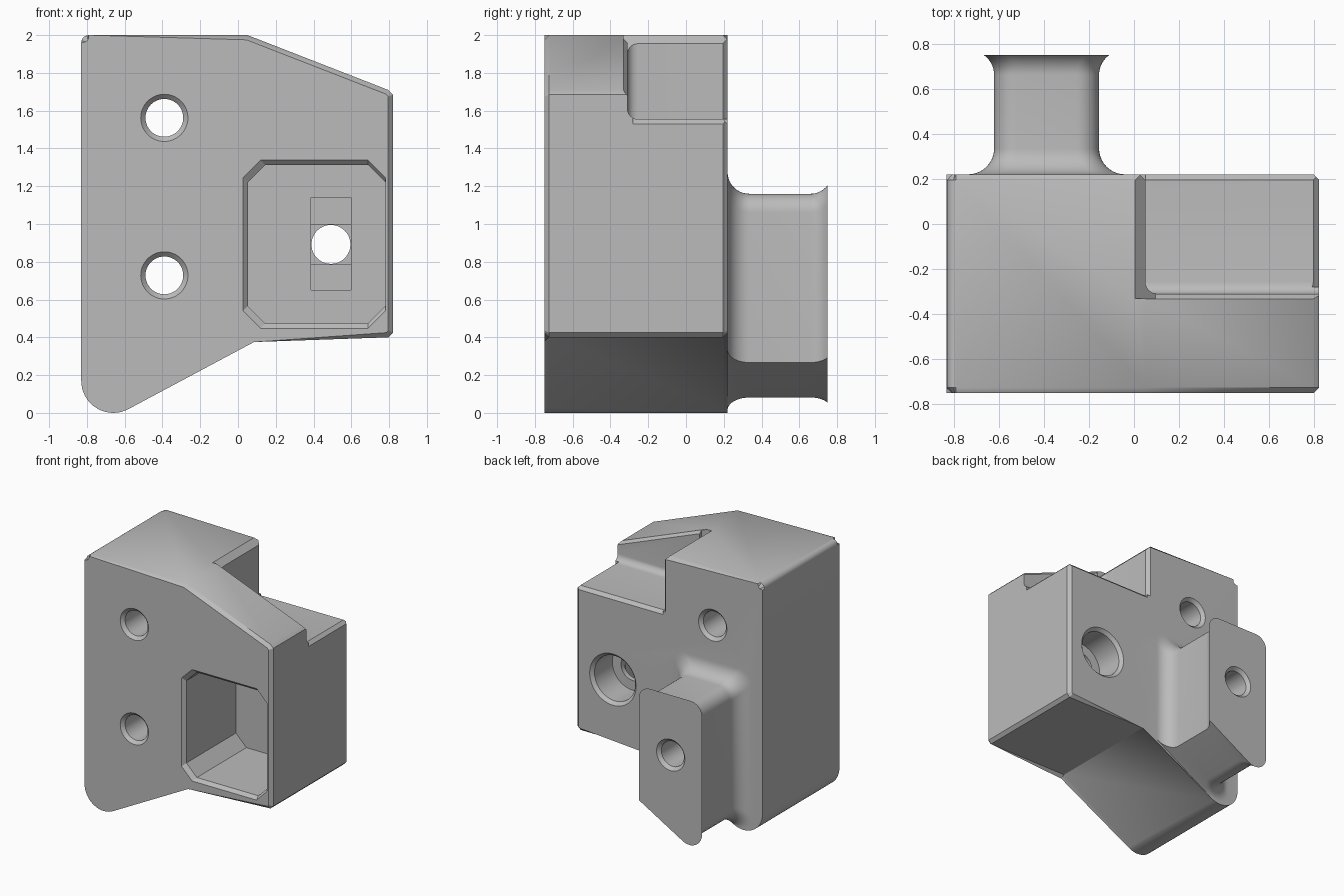
import bpy, bmesh
from math import sin, cos, pi, radians, sqrt, tan
from mathutils import Vector

if "Cube" in bpy.data.objects:
    bpy.data.objects.remove(bpy.data.objects["Cube"])

grey = bpy.data.materials.new("plain grey")
grey.use_nodes = True
grey.diffuse_color = (0.5, 0.5, 0.5, 1)
grey.node_tree.nodes["Principled BSDF"].inputs["Base Color"].default_value = (0.5, 0.5, 0.5, 1)

FRONT, BACK, END, CH = -0.75, 0.22, 0.75, 0.025


def finish(name, bm):
    bmesh.ops.recalc_face_normals(bm, faces=bm.faces)
    mesh = bpy.data.meshes.new(name)
    bm.to_mesh(mesh)
    bm.free()
    mesh.materials.append(grey)
    ob = bpy.data.objects.new(name, mesh)
    bpy.context.collection.objects.link(ob)
    return ob


def loft(rings):
    """Skin closed rings of points and cap both ends."""
    bm = bmesh.new()
    vs = [[bm.verts.new(p) for p in ring] for ring in rings]
    n = len(vs[0])
    for a, b in zip(vs, vs[1:]):
        for i in range(n):
            j = (i + 1) % n
            bm.faces.new((a[i], a[j], b[j], b[i]))
    bm.faces.new(vs[0])
    bm.faces.new(vs[-1])
    return bm


def at_y(points, y):
    return [(x, y, z) for x, z in points]


def arc(cx, cz, r, a0, a1, n=10):
    angles = [radians(a0 + (a1 - a0) * i / n) for i in range(n + 1)]
    return [(cx + r * cos(a), cz + r * sin(a)) for a in angles]


def box(name, lo, hi):
    ring = [(lo[0], lo[2]), (hi[0], lo[2]), (hi[0], hi[2]), (lo[0], hi[2])]
    return finish(name, loft([at_y(ring, lo[1]), at_y(ring, hi[1])]))


def bore(name, x, z, steps):
    """Round cutter along y from (radius, y) steps."""
    return finish(name, loft([at_y(arc(x, z, r, 0, 352.5, 47), y) for r, y in steps]))


def combine(target, tool, op="DIFFERENCE"):
    mod = target.modifiers.new("combine", "BOOLEAN")
    mod.operation, mod.object, mod.solver = op, tool, "EXACT"
    bpy.context.view_layer.objects.active = target
    bpy.ops.object.modifier_apply(modifier=mod.name)
    bpy.data.objects.remove(tool)


def chamfer(target, a, b, d1, d2, size):
    """Cut the edge a-b; d1 and d2 run along its two faces."""
    d1, d2 = Vector(d1) * size, Vector(d2) * size
    rings = [[Vector(p) + 2 * d1 - d2, Vector(p) - d1 + 2 * d2, Vector(p) - d1 - d2]
             for p in (a, b)]
    combine(target, finish("edge_cutter", loft(rings)))


def slope_z(x):
    """Height of the slanted underside."""
    return 0.407 + (x - 0.09) * tan(radians(30))


# Main body outline, extruded front to back with chamfered rims
outline = [(0.05, 2), (0.795, 1.71), (0.82, 1.685), (0.82, 0.425), (0.795, 0.4),
           (0.078, 0.4)]
outline += arc(-0.66, 0.17, 0.17, 300, 180, 16)
outline += arc(-0.79, 1.96, 0.04, 180, 90, 6)
bm = loft([at_y(outline, FRONT), at_y(outline, BACK)])
rims = [e for e in bm.edges if abs(e.verts[0].co.y - e.verts[1].co.y) < 0.01]
bmesh.ops.bevel(bm, geom=rims, offset=CH, segments=1, affect="EDGES")
body = finish("mount_body", bm)

# Corner notch at the upper back, with rounded inner edges
NX, NY, NZ = 0.05, -0.31, 1.555
notch = box("notch_cutter", (NX, NY, NZ), (1.2, 0.6, 2.4))
bm = bmesh.new()
bm.from_mesh(notch.data)
inner = [e for e in bm.edges if all(abs(v.co.y - NY) < 0.001 for v in e.verts)
         and (all(v.co.x < 0.1 for v in e.verts) or all(v.co.z < 1.6 for v in e.verts))]
bmesh.ops.bevel(bm, geom=inner, offset=0.055, segments=6, profile=0.5, affect="EDGES")
bm.to_mesh(notch.data)
bm.free()
combine(body, notch)
left, right, fwd, down = (-1, 0, 0), (1, 0, 0), (0, -1, 0), (0, 0, -1)
chamfer(body, (0.82, NY + 0.03, NZ), (0.82, 0.3, NZ), left, down, CH)
chamfer(body, (NX + 0.001, BACK, NZ), (0.9, BACK, NZ), fwd, down, CH)
chamfer(body, (NX, BACK, NZ), (NX, BACK, 2.1), left, fwd, CH)
chamfer(body, (NX, NY - 0.02, 2), (NX, 0.3, 2), left, down, 0.045)
chamfer(body, (NX, NY, 2), (0.9, NY, 1.669), fwd, down, 0.022)


# Rear boss: flared at the root and at the end plate, trimmed by the underside
def boss_ring(o, y):
    lo, hi, top, r = -0.62 - o, -0.155 + o, 1.16 + o, 0.1
    rb = 0.113
    pts = [(hi, slope_z(hi) + 0.001)]
    pts += arc(hi - r, top - r, r, 0, 90)
    pts += arc(lo + r, top - r, r, 90, 180)
    pts += arc(lo + rb, slope_z(lo + rb) + 0.001 + rb / cos(radians(30)), rb, 180, 300)
    return at_y(pts, y)


ROOT, LIP = 0.115, 0.11
rings = [boss_ring(ROOT, 0.15)]
for i in range(11):
    a = pi / 2 * i / 10
    rings.append(boss_ring(ROOT * (1 - sin(a)), BACK + ROOT * (1 - cos(a))))
for i in range(9):
    d = 0.09 * i / 8
    rings.append(boss_ring(LIP - sqrt(LIP * LIP - d * d), END - 0.09 + d))
combine(body, finish("rear_boss", loft(rings)), "UNION")


# Front pocket with cut corners and a chamfered mouth
def pocket_ring(o, y):
    lo, hi, bot, top, c = 0.052 - o, 0.78, 0.473 - o, 1.313 + o, 0.092
    return at_y([(lo + c, bot), (hi - c, bot), (hi, bot + c), (hi, top - c),
                 (hi - c, top), (lo + c, top), (lo, top - c), (lo, bot + c)], y)


FLOOR = -0.1
combine(body, finish("pocket_cutter", loft([
    pocket_ring(2 * CH, FRONT - CH), pocket_ring(0, FRONT + CH), pocket_ring(0, FLOOR)])))

# Stepped recess, screw hole and rear counterbore behind the pocket
SX, SZ, SR = 0.492, 0.892, 0.106
combine(body, box("slot_cutter", (SX - SR, FLOOR - 0.1, 0.65), (SX + SR, FLOOR + 0.015, 1.14)))
combine(body, box("square_cutter", (SX - SR, FLOOR - 0.1, SZ - SR),
                  (SX + SR, FLOOR + 0.03, SZ + SR)))
combine(body, bore("screw_cutter", SX, SZ, [(0.103, FLOOR - 0.1), (0.103, 0.1)]))
combine(body, bore("counterbore_cutter", SX, SZ, [
    (0.18, -0.03), (0.18, BACK - CH), (0.18 + 2 * CH, BACK + CH)]))

# Two through holes with chamfered mouths
for z, back in ((1.562, BACK), (0.728, END)):
    combine(body, bore("hole_cutter", -0.39, z, [
        (0.1 + 2 * CH, FRONT - CH), (0.1, FRONT + CH),
        (0.1, back - CH), (0.1 + 2 * CH, back + CH)]))

bpy.ops.object.select_all(action="DESELECT")
body.select_set(True)
bpy.context.view_layer.objects.active = body
bpy.ops.object.shade_smooth_by_angle(angle=radians(28))
